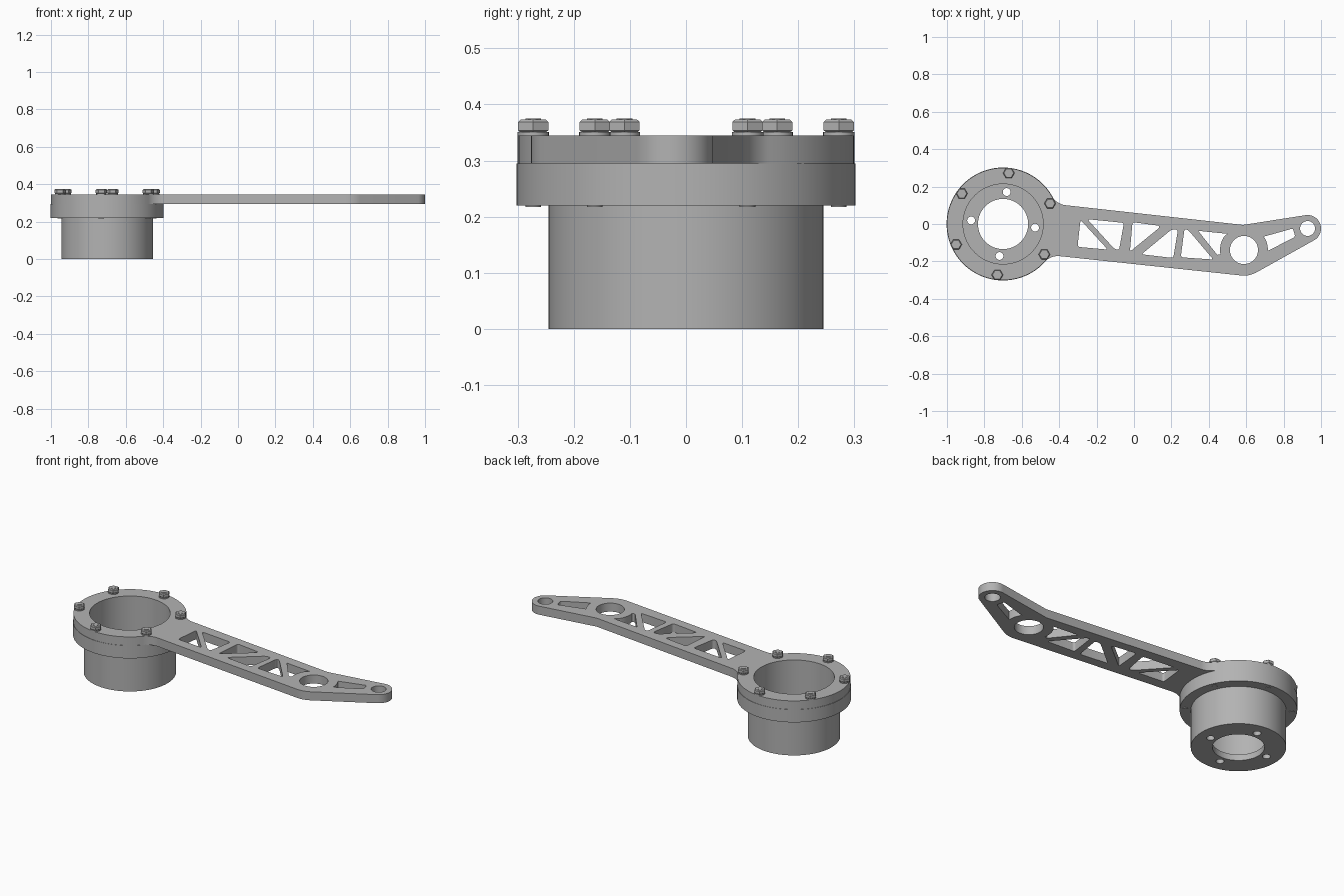
import bpy, bmesh
from math import sin, cos, pi, radians, sqrt, atan2
from mathutils import Vector

cube = bpy.data.objects.get("Cube")
if cube:
    bpy.data.objects.remove(cube)

HUB = Vector((-0.70, 0.0))       # centre of the round hub
TILT = radians(-6.4)             # direction of the arm
PIVOT = Vector((0.588, -0.139))  # large hole in the arm
TIP = Vector((0.928, -0.024))    # small hole at the tip

grey = bpy.data.materials.new("brushed grey")
grey.use_nodes = True
colour = (0.45, 0.45, 0.45, 1)
grey.diffuse_color = colour
grey.node_tree.nodes["Principled BSDF"].inputs["Base Color"].default_value = colour


def arc(centre, r, a, b, n=16):
    """Points on an arc, angles in degrees."""
    angles = [radians(a + (b - a) * i / n) for i in range(n + 1)]
    return [Vector((centre[0] + r * cos(t), centre[1] + r * sin(t))) for t in angles]


def circle(centre, r, n=96):
    return arc(centre, r, 0, 360, n)[:-1]


def polar(r, deg):
    return HUB + Vector((r * cos(radians(deg)), r * sin(radians(deg))))


def rounded(points, r=0.014):
    """Soften each corner of a polygon."""
    pts = [Vector(p) for p in points]
    out = []
    for i, p in enumerate(pts):
        a = p + (pts[i - 1] - p).normalized() * r
        b = p + (pts[(i + 1) % len(pts)] - p).normalized() * r
        for k in range(5):
            t = k / 4
            out.append(a * (1 - t) ** 2 + p * 2 * t * (1 - t) + b * t * t)
    return out


def finish(obj):
    obj.data.materials.clear()
    obj.data.materials.append(grey)
    bpy.ops.object.select_all(action='DESELECT')
    obj.select_set(True)
    bpy.context.view_layer.objects.active = obj
    bpy.ops.object.shade_smooth_by_angle(angle=radians(30))


def slab(name, loops, z0, z1):
    """Flat part: first loop is the outline, the others are holes."""
    cu = bpy.data.curves.new(name, 'CURVE')
    cu.dimensions = '2D'
    cu.fill_mode = 'BOTH'
    cu.extrude = (z1 - z0) / 2
    for loop in loops:
        sp = cu.splines.new('POLY')
        sp.points.add(len(loop) - 1)
        for point, p in zip(sp.points, loop):
            point.co = (p.x, p.y, 0, 1)
        sp.use_cyclic_u = True
    obj = bpy.data.objects.new(name, cu)
    bpy.context.collection.objects.link(obj)
    bpy.ops.object.select_all(action='DESELECT')
    obj.select_set(True)
    bpy.context.view_layer.objects.active = obj
    bpy.ops.object.convert(target='MESH')
    obj = bpy.context.view_layer.objects.active
    bm = bmesh.new()
    bm.from_mesh(obj.data)
    bmesh.ops.translate(bm, verts=bm.verts, vec=(0, 0, (z0 + z1) / 2))
    bmesh.ops.remove_doubles(bm, verts=bm.verts, dist=0.0001)
    bmesh.ops.recalc_face_normals(bm, faces=bm.faces)
    bm.to_mesh(obj.data)
    bm.free()
    finish(obj)
    return obj


def lathe(name, centre, profile, sides):
    """Turned part from (radius, height) pairs, closed at both ends."""
    bm = bmesh.new()
    rings = [[bm.verts.new((p.x, p.y, z)) for p in circle(centre, r, sides)]
             for r, z in profile]
    for lo, hi in zip(rings, rings[1:]):
        for i in range(sides):
            j = (i + 1) % sides
            bm.faces.new((lo[i], lo[j], hi[j], hi[i]))
    bm.faces.new(rings[0][::-1])
    bm.faces.new(rings[-1])
    mesh = bpy.data.meshes.new(name)
    bm.to_mesh(mesh)
    bm.free()
    obj = bpy.data.objects.new(name, mesh)
    bpy.context.collection.objects.link(obj)
    finish(obj)


# Cup and flange
bore = circle(HUB, 0.214)
floor_holes = [circle(polar(0.172, 83.6 + 90 * i), 0.021, 24) for i in range(4)]
slab("cup_floor", [circle(HUB, 0.245), circle(HUB, 0.134)] + floor_holes, 0, 0.035)
slab("cup_wall", [circle(HUB, 0.245), bore], 0.035, 0.22)
slab("flange", [circle(HUB, 0.302), bore], 0.22, 0.295)

# Arm outline: hub arc, blended neck, rounded elbow and tip
half, blend = 0.137, 0.1
side = half + blend
along = sqrt((0.3 + blend) ** 2 - side ** 2)
tilt = TILT * 180 / pi
neck = atan2(side, along) * 180 / pi


def blend_centre(sign):
    return HUB + Vector((along * cos(TILT) - sign * side * sin(TILT),
                         along * sin(TILT) + sign * side * cos(TILT)))


outline = arc(HUB, 0.3, tilt + neck, tilt + 360 - neck, 80)
outline += arc(blend_centre(-1), blend, tilt + 180 - neck, tilt + 90)[1:]
outline += arc(PIVOT, half, tilt - 90, -60.7)
outline += arc(TIP, 0.072, -60.7, 98.5, 24)
outline += [Vector((0.583, -0.005))]
outline += arc(blend_centre(1), blend, tilt + 270, tilt + 180 + neck)[:-1]

# Truss openings in the arm
windows = [
    [(-0.286, 0.022), (-0.14, -0.137), (-0.302, -0.122)],
    [(-0.25, 0.026), (-0.054, 0.006), (-0.08, -0.14), (-0.104, -0.134)],
    [(-0.008, 0.01), (0.14, -0.01), (0.128, -0.026), (-0.022, -0.148)],
    [(0.235, -0.03), (0.21, -0.182), (0.04, -0.162), (0.2, -0.03)],
    [(0.27, -0.025), (0.29, -0.032), (0.424, -0.19), (0.25, -0.178)],
]
windows = [rounded(w) for w in windows]
# Openings that follow the large hole
windows.append(rounded([(0.338, -0.036), (0.505, -0.053)], 0.01)[2:8]
               + arc(PIVOT, 0.128, 144, 190, 10) + [Vector((0.445, -0.165))])
windows.append(arc(PIVOT, 0.128, -2, 34, 10)
               + rounded([(0.694, -0.067), (0.85, -0.024), (0.862, -0.068),
                          (0.72, -0.146)], 0.01)[5:15])
slab("arm_plate", [outline, bore, circle(PIVOT, 0.075, 64), circle(TIP, 0.04, 40)]
     + windows, 0.295, 0.345)

# Bolts with washers around the hub
for i in range(6):
    c = polar(0.274, 83.6 + 60 * i)
    lathe(f"washer_{i + 1}", c, [(0.028, 0.344), (0.028, 0.351)], 24)
    lathe(f"bolt_head_{i + 1}", c, [(0.026, 0.35), (0.031, 0.354), (0.031, 0.369),
                                    (0.026, 0.373)], 6)
    lathe(f"bolt_shank_{i + 1}", c, [(0.014, 0.217), (0.014, 0.375)], 20)
